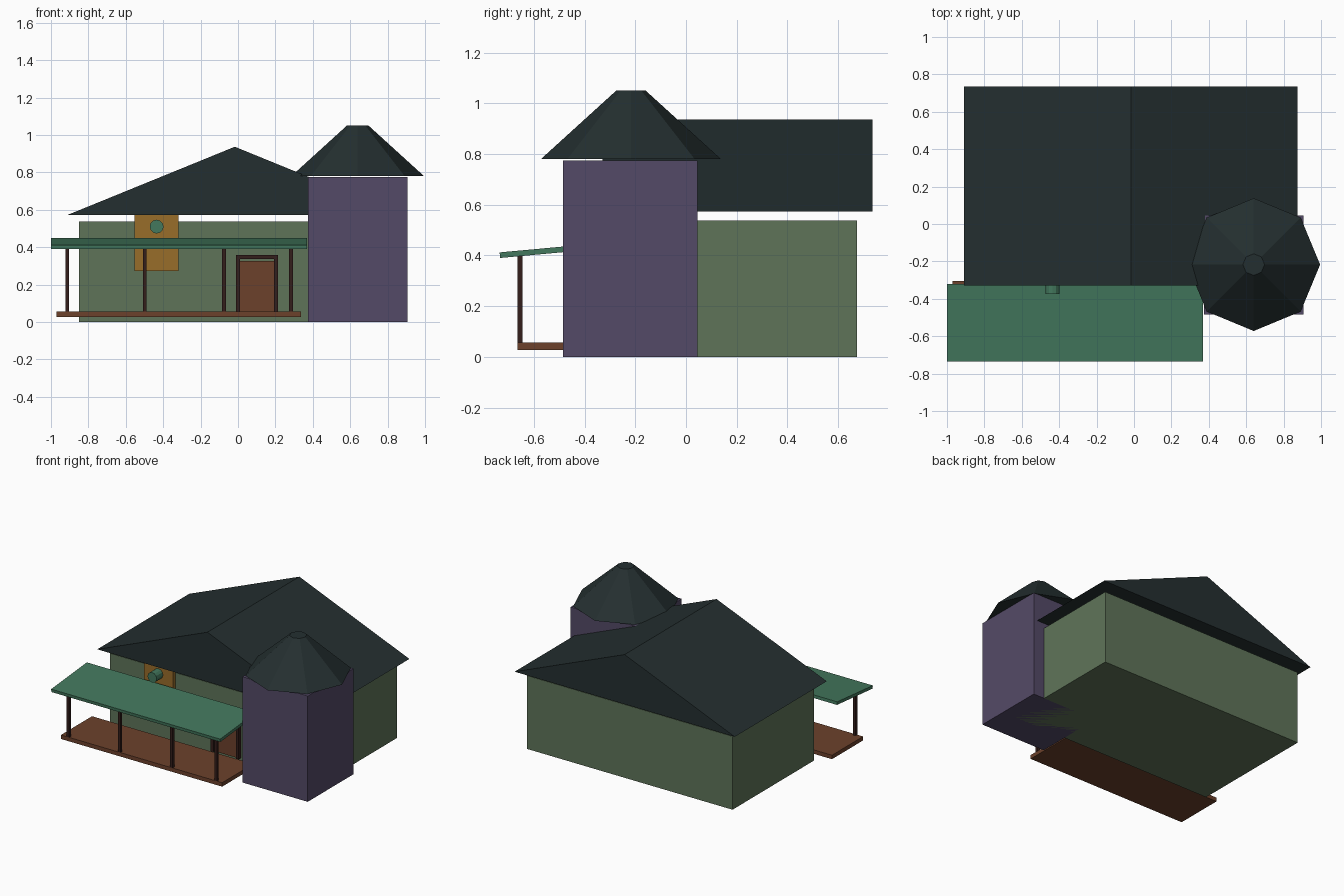
import bpy, bmesh, math

cube = bpy.data.objects.get("Cube")
if cube:
    bpy.data.objects.remove(cube, do_unlink=True)


def material(name, *rgb):
    lin = [((c / 255 + 0.055) / 1.055) ** 2.4 for c in rgb] + [1.0]
    m = bpy.data.materials.new(name)
    m.use_nodes = True
    m.diffuse_color = lin
    m.node_tree.nodes["Principled BSDF"].inputs["Base Color"].default_value = lin
    return m


sage = material("sage wall", 95, 116, 89)
purple = material("purple wall", 84, 74, 103)
slate = material("dark slate", 36, 47, 48)
green = material("porch green", 67, 120, 93)
wood = material("brown wood", 108, 65, 43)
dark = material("dark timber", 52, 30, 27)
ochre = material("ochre panel", 153, 109, 42)


def finish(name, bm, mat):
    bmesh.ops.recalc_face_normals(bm, faces=bm.faces)
    mesh = bpy.data.meshes.new(name)
    bm.to_mesh(mesh)
    bm.free()
    mesh.materials.append(mat)
    obj = bpy.data.objects.new(name, mesh)
    bpy.context.collection.objects.link(obj)
    return obj


def prism(name, mat, profile, offset):
    """Extrude a closed 3D outline along an offset."""
    bm = bmesh.new()
    face = bm.faces.new([bm.verts.new(p) for p in profile])
    new = bmesh.ops.extrude_face_region(bm, geom=[face])["geom"]
    verts = [v for v in new if isinstance(v, bmesh.types.BMVert)]
    bmesh.ops.translate(bm, verts=verts, vec=offset)
    if not face.is_valid or len(bm.faces) < len(profile) + 2:
        bm.faces.new(bm.verts[:len(profile)])
    return finish(name, bm, mat)


def box(name, mat, x, y, z):
    bm = bmesh.new()
    bmesh.ops.create_cube(bm, size=1)
    for v in bm.verts:
        v.co = [r[0] if c < 0 else r[1] for c, r in zip(v.co, (x, y, z))]
    return finish(name, bm, mat)


def cone(name, mat, sides, r1, r2, depth, location, rotation=(0, 0, 0)):
    bm = bmesh.new()
    bmesh.ops.create_cone(bm, cap_ends=True, segments=sides,
                          radius1=r1, radius2=r2, depth=depth)
    obj = finish(name, bm, mat)
    obj.location, obj.rotation_euler = location, rotation
    return obj


# Main house and gable roof
box("house_walls", sage, (-0.85, 0.815), (-0.27, 0.675), (0, 0.537))
prism("house_roof", slate,
      [(-0.91, -0.33, 0.573), (0.875, -0.33, 0.573), (-0.017, -0.33, 0.937)],
      (0, 1.065, 0))

# Corner tower with a truncated octagonal roof
box("tower_walls", purple, (0.375, 0.905), (-0.485, 0.045), (0, 0.775))
cone("tower_roof", slate, 8, 0.355, 0.058, 0.27, (0.64, -0.217, 0.915))

# Porch deck, sloping canopy and posts
box("porch_deck", wood, (-0.97, 0.337), (-0.665, -0.305), (0.028, 0.057))
prism("porch_canopy", green,
      [(-1, -0.733, 0.39), (-1, -0.32, 0.428),
       (-1, -0.322, 0.45), (-1, -0.735, 0.412)], (1.37, 0, 0))
for i, x in enumerate((-0.913, -0.498, -0.075, 0.284)):
    box(f"porch_post_{i + 1}", dark, (x - 0.01, x + 0.01),
        (-0.665, -0.645), (0.055, 0.405))

# Door and its surround
box("door", wood, (0.012, 0.195), (-0.285, -0.26), (0.055, 0.325))
for side, x in (("right", -0.012), ("left", 0.193)):
    box(f"door_frame_{side}", dark, (x, x + 0.022), (-0.3, -0.26), (0.055, 0.358))
box("door_frame_top", dark, (0.01, 0.193), (-0.3, -0.26), (0.337, 0.358))

# Front panel with a round projecting pipe
box("front_panel", ochre, (-0.553, -0.318), (-0.3, -0.26), (0.273, 0.573))
cone("front_pipe", green, 12, 0.037, 0.037, 0.1, (-0.435, -0.323, 0.51),
     (math.pi / 2, 0, 0))
